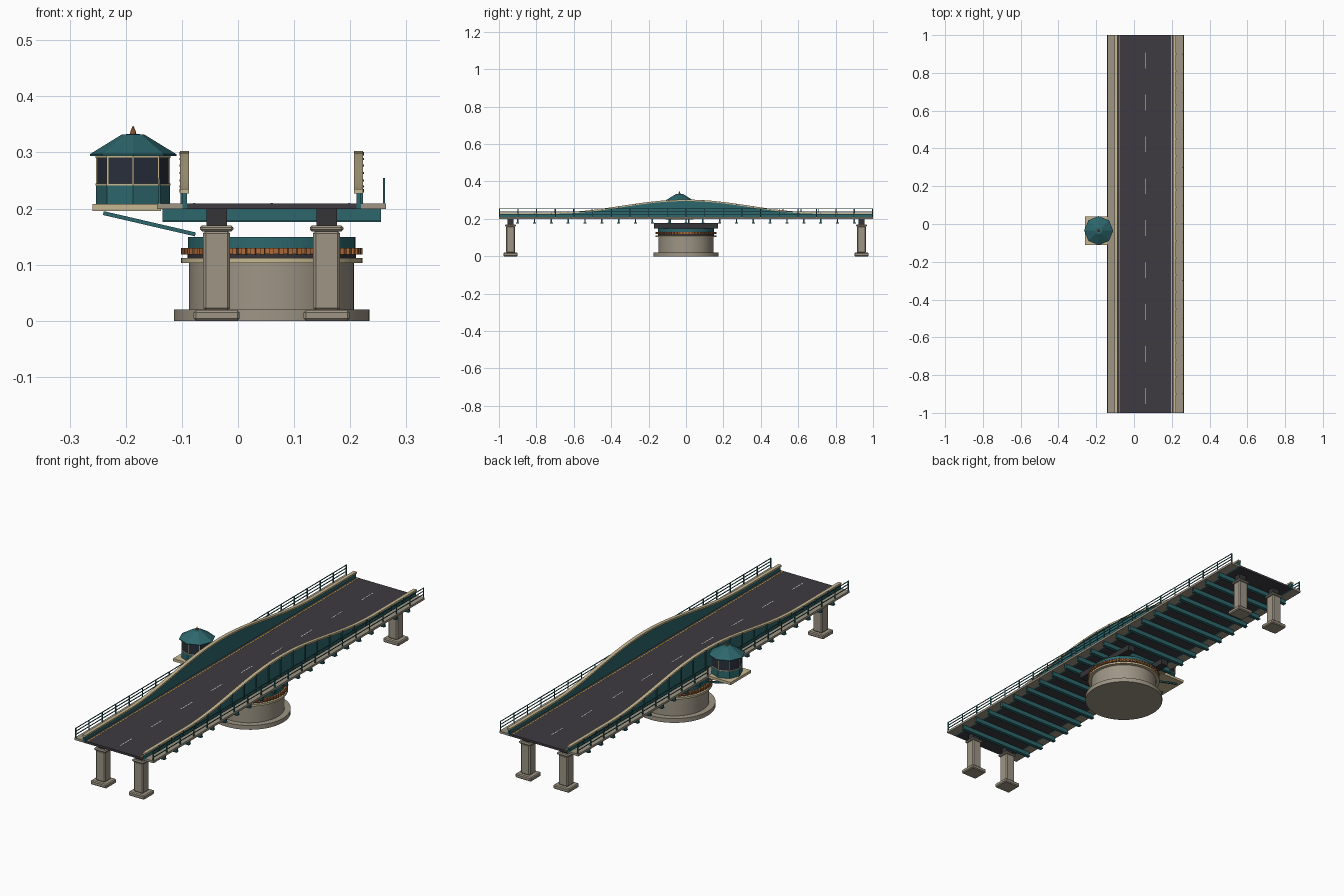
import bpy, bmesh, math
from mathutils import Vector, Matrix

old = bpy.data.objects.get("Cube")
if old:
    bpy.data.objects.remove(old, do_unlink=True)

CX = 0.06          # bridge centre line


def material(name, rgb):
    m = bpy.data.materials.new(name)
    m.use_nodes = True
    m.diffuse_color = (*rgb, 1)
    bsdf = next(n for n in m.node_tree.nodes if n.type == 'BSDF_PRINCIPLED')
    bsdf.inputs["Base Color"].default_value = (*rgb, 1)
    return m


teal = material("teal_paint", (0.026, 0.135, 0.15))
concrete = material("concrete", (0.34, 0.30, 0.235))
cream = material("cream_trim", (0.57, 0.48, 0.29))
asphalt = material("asphalt", (0.048, 0.043, 0.053))
steel = material("dark_steel", (0.035, 0.033, 0.038))
orange = material("rust_orange", (0.42, 0.15, 0.045))
glass = material("dark_glass", (0.022, 0.028, 0.045))
yellow = material("line_yellow", (0.65, 0.42, 0.06))
white = material("line_white", (0.75, 0.73, 0.68))


def finish(bm, name, mat):
    bmesh.ops.recalc_face_normals(bm, faces=bm.faces)
    me = bpy.data.meshes.new(name)
    bm.to_mesh(me)
    bm.free()
    me.materials.append(mat)
    ob = bpy.data.objects.new(name, me)
    bpy.context.collection.objects.link(ob)
    return ob


def add_box(bm, x0, x1, y0, y1, z0, z1, turn=None):
    m = Matrix.Translation(((x0 + x1) / 2, (y0 + y1) / 2, (z0 + z1) / 2))
    m = m @ Matrix.Diagonal((abs(x1 - x0), y1 - y0, z1 - z0, 1))
    bmesh.ops.create_cube(bm, size=1, matrix=turn @ m if turn else m)


def boxes(name, mat, items, bevel=0):
    bm = bmesh.new()
    for item in items:
        add_box(bm, *item)
    ob = finish(bm, name, mat)
    if bevel:
        b = ob.modifiers.new("Bevel", 'BEVEL')
        b.width, b.segments = bevel, 1
    return ob


def lathe(name, mat, profile, sides, x, y, smooth=False):
    """Closed solid turned from (radius, height) points."""
    bm = bmesh.new()
    rings = [[bm.verts.new((x + r * math.cos(a), y + r * math.sin(a), z))
              for a in (i * math.tau / sides for i in range(sides))] for r, z in profile]
    for lo, hi in zip(rings, rings[1:]):
        for i in range(sides):
            j = (i + 1) % sides
            bm.faces.new((lo[i], lo[j], hi[j], hi[i]))
    bm.faces.new(rings[0])
    bm.faces.new(rings[-1])
    ob = finish(bm, name, mat)
    if smooth:
        bpy.ops.object.select_all(action='DESELECT')
        ob.select_set(True)
        bpy.context.view_layer.objects.active = ob
        bpy.ops.object.shade_smooth_by_angle()
    return ob


def hump(y):
    """Height of the girder's top edge along the bridge."""
    t = min(abs(y) / 0.7, 1)
    return 0.235 + 0.068 * math.cos(t * math.pi / 2) ** 2


def curved_strip(name, mat, x0, x1, bottom, top):
    """Long wall whose lower and upper edges are functions of y."""
    bm = bmesh.new()
    prev = None
    n = 48
    for i in range(n + 1):
        y = -1 + 2 * i / n
        ring = [bm.verts.new(c) for c in ((x0, y, bottom(y)), (x1, y, bottom(y)),
                                          (x1, y, top(y)), (x0, y, top(y)))]
        if prev:
            for k in range(4):
                bm.faces.new((prev[k], prev[(k + 1) % 4], ring[(k + 1) % 4], ring[k]))
        if i in (0, n):
            bm.faces.new(ring)
        prev = ring
    return finish(bm, name, mat)


def beam(name, mat, pairs, size):
    """Square bars between pairs of points."""
    bm = bmesh.new()
    for a, b in pairs:
        a, b = Vector(a), Vector(b)
        rot = (b - a).to_track_quat('Z', 'Y').to_matrix().to_4x4()
        add_box(bm, -size, size, -size, size, 0, (b - a).length, Matrix.Translation(a) @ rot)
    return finish(bm, name, mat)


# Road deck with painted lines
boxes("road_deck", asphalt, [(CX - 0.151, CX + 0.151, -1, 1, 0.199, 0.209)])
boxes("centre_dashes", white, [(CX - 0.002, CX + 0.002, y - 0.042, y + 0.042, 0.209, 0.2096)
                               for y in (-0.022 + 0.222 * i for i in range(-4, 5))])
boxes("edge_lines", yellow, [(CX + s * 0.138 - 0.002, CX + s * 0.138 + 0.002, -1, 1, 0.209, 0.2096)
                             for s in (-1, 1)])

stations = [-0.9 + 0.09 * i for i in range(21)]
CAB_X, CAB_Y = -0.187, -0.035
GAP0, GAP1 = CAB_Y - 0.075, CAB_Y + 0.075

# Sides: girder, cap, stiffeners, walkway and railing
for s, side in ((1, "left"), (-1, "right")):
    def sx(d):
        return CX + s * d
    curved_strip(side + "_girder", teal, sx(0.151), sx(0.159), lambda y: 0.199, lambda y: hump(y) - 0.007)
    curved_strip(side + "_girder_cap", cream, sx(0.147), sx(0.163), lambda y: hump(y) - 0.008, hump)
    boxes(side + "_stiffeners", teal, [(sx(0.159), sx(0.1625), y - 0.003, y + 0.003, 0.209, hump(y) - 0.008)
                                       for y in stations])
    boxes(side + "_cap_bolts", steel, [(sx(0.162), sx(0.1645), y - 0.003, y + 0.003,
                                        hump(y) - 0.006, hump(y) - 0.002) for y in stations])
    boxes(side + "_walkway", concrete, [(sx(0.159), sx(0.204), -1, 1, 0.199, 0.209)])
    spans = [(-0.997, 0.997)] if s > 0 else [(-0.997, GAP0), (GAP1, 0.997)]
    rail = []
    for y0, y1 in spans:
        rail += [(sx(0.1985), sx(0.2015), y0, y1, z - 0.0015, z + 0.0015) for z in (0.224, 0.239, 0.253)]
        count = max(1, round((y1 - y0) / 0.1))
        for i in range(count + 1):
            y = y0 + (y1 - y0) * i / count
            rail.append((sx(0.198), sx(0.202), y - 0.002, y + 0.002, 0.209, 0.2545))
    boxes(side + "_railing", teal, rail)

# Cross beams: web with lower flange
boxes("floor_beams", teal, [b for y in stations for b in (
    (CX - 0.195, CX + 0.195, y - 0.004, y + 0.004, 0.18, 0.199),
    (CX - 0.195, CX + 0.195, y - 0.008, y + 0.008, 0.176, 0.18))])

# Pivot pier with turning gear
lathe("pivot_foundation", concrete, [(0.174, 0), (0.174, 0.02)], 48, CX, 0, True)
lathe("pivot_drum", concrete, [(0.147, 0.02), (0.147, 0.104)], 48, CX, 0, True)
lathe("drum_coping", cream, [(0.162, 0.103), (0.162, 0.112)], 48, CX, 0, True)
lathe("roller_track", steel, [(0.15, 0.112), (0.15, 0.119)], 48, CX, 0, True)
lathe("gear_ring", orange, [(0.155, 0.119), (0.155, 0.13)], 48, CX, 0, True)
lathe("turntable", teal, [(0.149, 0.13), (0.149, 0.149)], 48, CX, 0, True)
bm = bmesh.new()
for i in range(60):
    turn = Matrix.Translation((CX, 0, 0)) @ Matrix.Rotation(i * math.tau / 60, 4, 'Z')
    add_box(bm, 0.153, 0.162, -0.004, 0.004, 0.118, 0.13, turn)
finish(bm, "gear_teeth", orange)
boxes("pivot_bearers", steel, [(CX + d - 0.018, CX + d + 0.018, -0.17, 0.17, 0.149, 0.177)
                               for d in (-0.098, 0.098)])

# End piers
piers = [(CX + sx * 0.098, sy * 0.938) for sx in (-1, 1) for sy in (-1, 1)]


def stack(name, mat, hx, hy, z0, z1, bevel=0):
    boxes(name, mat, [(x - hx, x + hx, y - hy, y + hy, z0, z1) for x, y in piers], bevel)


stack("pier_footings", concrete, 0.041, 0.038, 0, 0.019, 0.004)
stack("pier_columns", concrete, 0.024, 0.024, 0.018, 0.161, 0.005)
stack("pier_caps", concrete, 0.03, 0.029, 0.159, 0.17, 0.004)
stack("pier_bearings", steel, 0.018, 0.016, 0.17, 0.199)

# Control cabin on its bracketed platform
boxes("cabin_platform", cream, [(-0.259, -0.137, GAP0, GAP1, 0.196, 0.208)])
beam("platform_braces", teal, [((-0.24, CAB_Y + d, 0.192), (-0.076, CAB_Y + d, 0.154))
                               for d in (-0.05, 0.05)], 0.0035)
lathe("cabin_wall", teal, [(0.066, 0.208), (0.066, 0.243)], 8, CAB_X, CAB_Y)
lathe("cabin_windows", glass, [(0.064, 0.243), (0.064, 0.29)], 8, CAB_X, CAB_Y)
lathe("cabin_sill", cream, [(0.067, 0.2415), (0.067, 0.2445)], 8, CAB_X, CAB_Y)
lathe("cabin_top_trim", cream, [(0.067, 0.29), (0.067, 0.295)], 8, CAB_X, CAB_Y)
corners = [(CAB_X + 0.0645 * math.cos(i * math.tau / 8), CAB_Y + 0.0645 * math.sin(i * math.tau / 8))
           for i in range(8)]
beam("cabin_mullions", cream, [((x, y, 0.243), (x, y, 0.291)) for x, y in corners], 0.0015)
lathe("cabin_roof", teal, [(0.077, 0.294), (0.077, 0.297), (0.02, 0.332), (0.004, 0.333)], 8, CAB_X, CAB_Y)
lathe("roof_finial", orange, [(0.006, 0.332), (0.0045, 0.338), (0.001, 0.347)], 8, CAB_X, CAB_Y)
